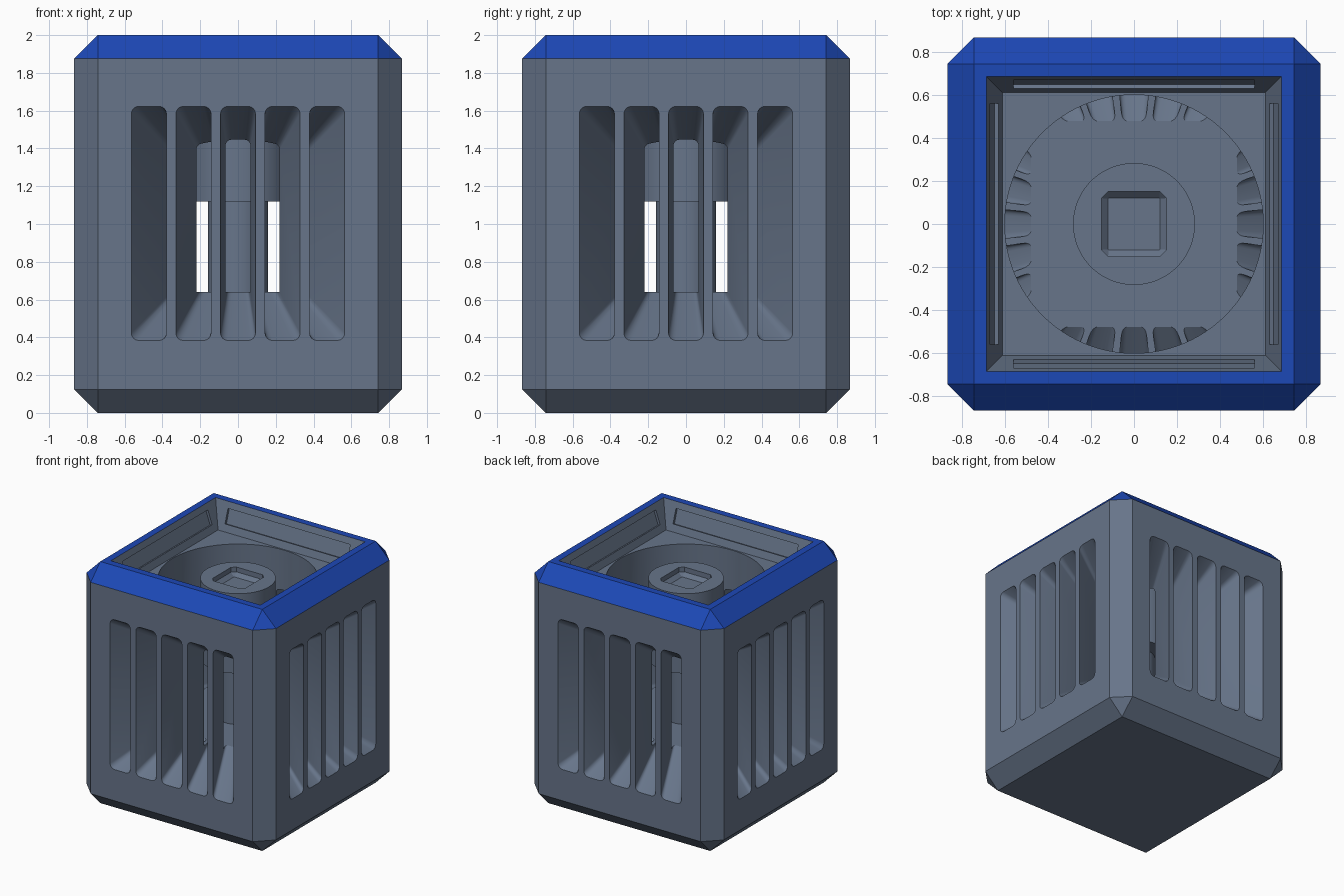
import bpy, bmesh
from math import atan2, cos, sin, pi
from mathutils import Matrix, Vector

if "Cube" in bpy.data.objects:
    bpy.data.objects.remove(bpy.data.objects["Cube"])


def make(name, bm):
    bmesh.ops.recalc_face_normals(bm, faces=bm.faces)
    me = bpy.data.meshes.new(name)
    bm.to_mesh(me)
    bm.free()
    ob = bpy.data.objects.new(name, me)
    bpy.context.collection.objects.link(ob)
    return ob


def material(name, color):
    m = bpy.data.materials.new(name)
    m.diffuse_color = color
    m.use_nodes = True
    m.node_tree.nodes["Principled BSDF"].inputs["Base Color"].default_value = m.diffuse_color
    return m


def loft(bm, rings):
    loops = [[bm.verts.new(p) for p in r] for r in rings]
    n = len(loops[0])
    for a, b in zip(loops, loops[1:]):
        for i in range(n):
            j = (i + 1) % n
            bm.faces.new((a[i], a[j], b[j], b[i]))
    bm.faces.new(loops[0])
    bm.faces.new(loops[-1])


def circle(r, z, n=96):
    return [(r * cos(2 * pi * i / n), r * sin(2 * pi * i / n), z) for i in range(n)]


def square(h, z, cut=0.0):
    if not cut:
        return [(-h, -h, z), (h, -h, z), (h, h, z), (-h, h, z)]
    c = h - cut
    return [(-c, -h, z), (c, -h, z), (h, -c, z), (h, c, z),
            (c, h, z), (-c, h, z), (-h, c, z), (-h, -c, z)]


def carve(ob, cutter):
    cutter.hide_render = True
    mod = ob.modifiers.new("cut", 'BOOLEAN')
    mod.operation = 'DIFFERENCE'
    mod.solver = 'EXACT'
    mod.object = cutter
    bpy.context.view_layer.objects.active = ob
    bpy.ops.object.modifier_apply(modifier=mod.name)
    bpy.data.objects.remove(cutter, do_unlink=True)


def smooth(ob):
    bpy.ops.object.select_all(action='DESELECT')
    ob.select_set(True)
    bpy.context.view_layer.objects.active = ob
    bpy.ops.object.shade_smooth_by_angle(angle=0.5)


W, C = 0.867, 0.125
FLOOR, TRAY = 0.64, 1.78
slate = material("slate", (0.136, 0.178, 0.254, 1))
blue = material("blue_rim", (0.012, 0.065, 0.47, 1))

# chamfered block body with blue top rim
bm = bmesh.new()
bmesh.ops.create_cube(bm, size=1, matrix=Matrix.Translation((0, 0, 1)) @ Matrix.Diagonal((2 * W, 2 * W, 2, 1)))
bmesh.ops.bevel(bm, geom=bm.edges[:], offset=C, segments=1, profile=0.5, affect='EDGES')
for f in bm.faces:
    f.material_index = int(f.calc_center_median().z > 1.9)
body = make("body", bm)
body.data.materials.append(slate)
body.data.materials.append(blue)

# sloped square tray in the top
bm = bmesh.new()
loft(bm, [square(0.61, TRAY), square(0.719, 2.1)])
carve(body, make("tray_cutter", bm))

# round well below the tray
bm = bmesh.new()
loft(bm, [circle(0.6, FLOOR), circle(0.6, TRAY + 0.02)])
carve(body, make("well_cutter", bm))

# shallow grooves in the tray walls
bm = bmesh.new()
for k in range(4):
    m = (Matrix.Rotation(k * pi / 2, 4, 'Z') @ Matrix.Translation((0, 0.6485, 1.893))
         @ Matrix.Rotation(-atan2(0.075, 0.22), 4, 'X') @ Matrix.Diagonal((1.12, 0.04, 0.12, 1)))
    bmesh.ops.create_cube(bm, size=1, matrix=m)
carve(body, make("groove_cutter", bm))


# side slots that narrow towards the centre
def slot_ring(cx, s, hw=0.093, hz=0.62, r=0.04):
    pts = []
    for q, (sx, sz) in enumerate(((1, 1), (-1, 1), (-1, -1), (1, -1))):
        for i in range(5):
            a = q * pi / 2 + i * pi / 8
            x = cx + sx * (hw - r) + r * cos(a)
            z = sz * (hz - r) + r * sin(a)
            pts.append(Vector((x * s, -W + 0.94 * (1 - s), 1.003 + z * s)))
    return pts


bm = bmesh.new()
for k in range(4):
    rot = Matrix.Rotation(k * pi / 2, 4, 'Z')
    for i in range(-2, 3):
        loft(bm, [[rot @ p for p in slot_ring(i * 0.236, s)] for s in (1.04, 0.5)])
carve(body, make("slot_cutter", bm))
smooth(body)

# central post: thin shaft below, wide head above
bm = bmesh.new()
loft(bm, [circle(0.16, FLOOR - 0.02), circle(0.16, 1.12), circle(0.283, 1.12), circle(0.283, TRAY)])
post = make("center_post", bm)
post.data.materials.append(slate)

# chamfered square socket in the post
bm = bmesh.new()
loft(bm, [square(0.12, TRAY - 0.07, 0.002), square(0.15, TRAY - 0.04, 0.03), square(0.15, TRAY + 0.05, 0.03)])
carve(post, make("socket_cutter", bm))
smooth(post)
